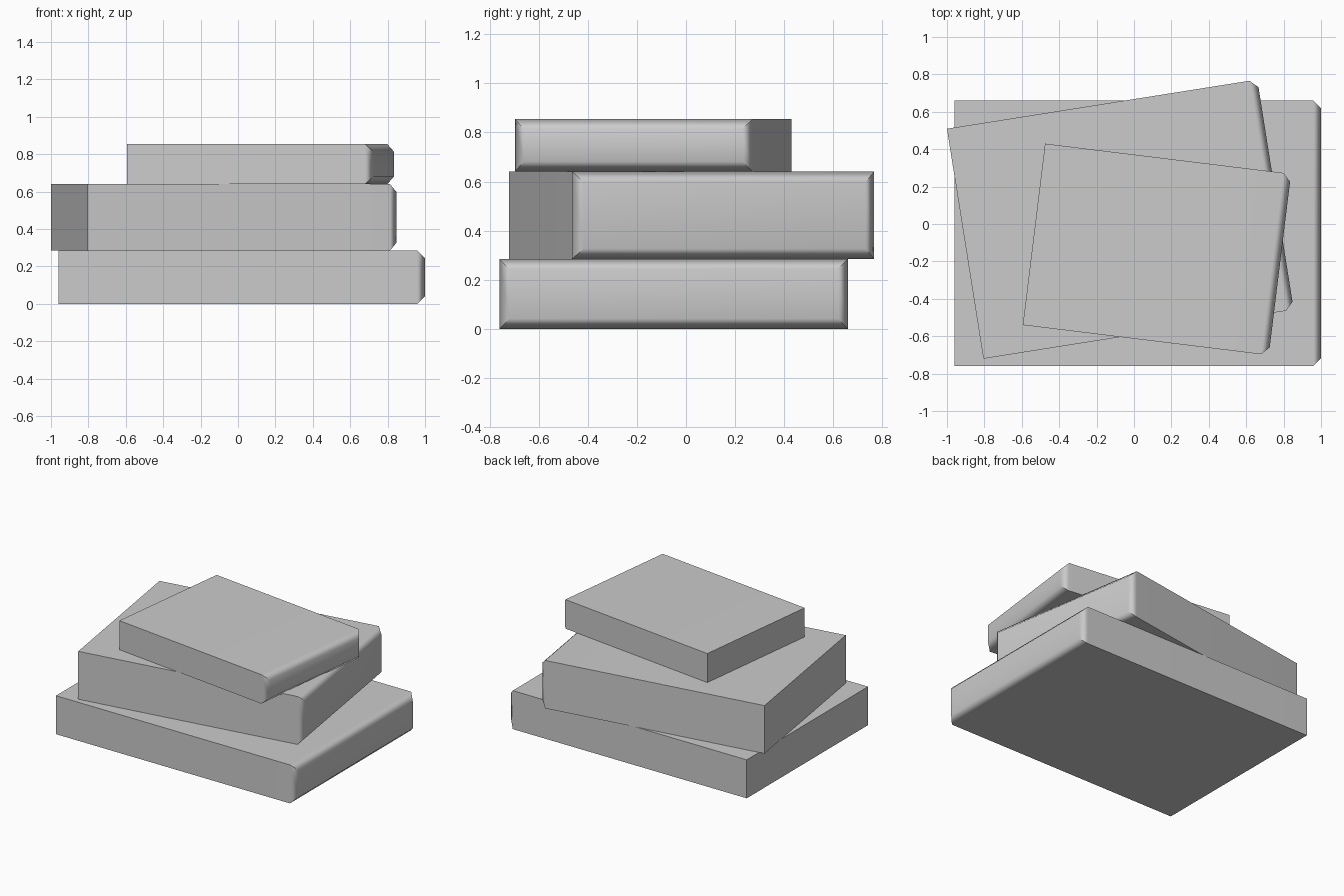
import bpy
import bmesh
from math import radians
from mathutils import Matrix

cube = bpy.data.objects.get("Cube")
if cube:
    bpy.data.objects.remove(cube, do_unlink=True)

GREY = (0.6, 0.6, 0.6, 1.0)
grey = bpy.data.materials.new("plain_grey")
grey.use_nodes = True
grey.diffuse_color = GREY
grey.node_tree.nodes["Principled BSDF"].inputs["Base Color"].default_value = GREY


def book(name, size, centre, turn, bevel=0.042):
    """Closed book: a block whose spine end (+x) has bevelled edges."""
    bm = bmesh.new()
    bmesh.ops.create_cube(bm, size=1, matrix=Matrix.Diagonal((*size, 1)))
    spine = max(bm.faces, key=lambda f: f.calc_center_median().x)
    bmesh.ops.bevel(bm, geom=list(spine.edges), offset=bevel,
                    segments=1, affect='EDGES')
    bmesh.ops.recalc_face_normals(bm, faces=bm.faces)
    mesh = bpy.data.meshes.new(name)
    bm.to_mesh(mesh)
    bm.free()
    mesh.materials.append(grey)
    obj = bpy.data.objects.new(name, mesh)
    bpy.context.collection.objects.link(obj)
    obj.location = centre
    obj.rotation_euler.z = radians(turn)

    # Soft bevels between flat covers and spine
    bpy.ops.object.select_all(action='DESELECT')
    obj.select_set(True)
    bpy.context.view_layer.objects.active = obj
    bpy.ops.object.shade_smooth_by_angle(angle=radians(50))
    normals = obj.modifiers.new("flat_covers", 'WEIGHTED_NORMAL')
    normals.keep_sharp = True
    return obj


# Stack from the bottom up
book("bottom_book", (1.96, 1.42, 0.285), (0.02, -0.05, 0.1425), 0)
book("middle_book", (1.68, 1.245, 0.355), (-0.073, 0.026, 0.4625), 9)
book("top_book", (1.325, 0.977, 0.215), (0.1225, -0.136, 0.7475), -7)
